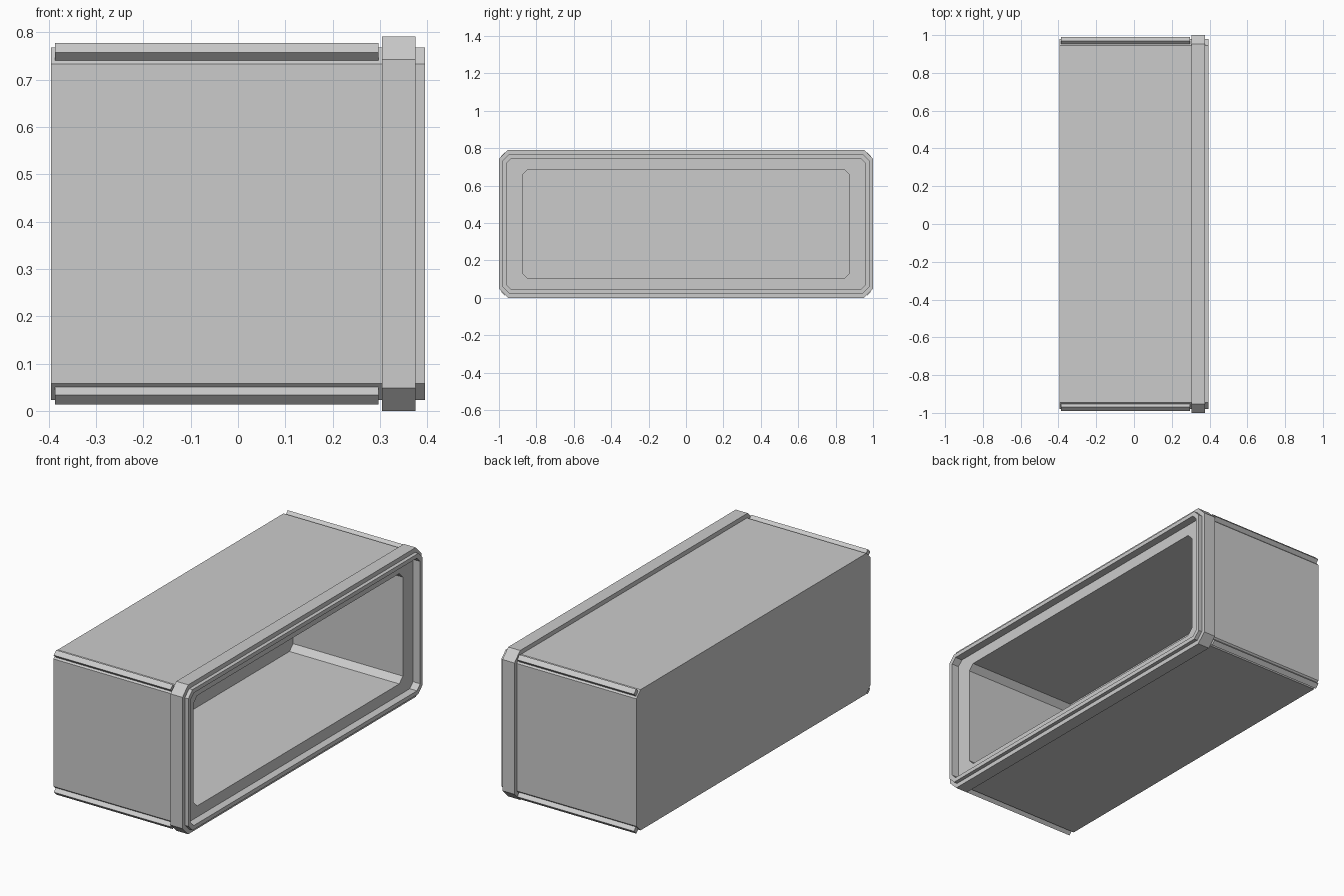
import bpy, bmesh

if "Cube" in bpy.data.objects:
    bpy.data.objects.remove(bpy.data.objects["Cube"])

ZC = 0.3955  # height of the central axis


def octagon(hy, hz, c):
    """Chamfered rectangle in the YZ plane."""
    return [(hy, ZC - hz + c), (hy, ZC + hz - c), (hy - c, ZC + hz), (-hy + c, ZC + hz),
            (-hy, ZC + hz - c), (-hy, ZC - hz + c), (-hy + c, ZC - hz), (hy - c, ZC - hz)]


def loft(name, sections, closed=False):
    """Join successive (x, yz outline) sections; cap the ends or close into a ring."""
    bm = bmesh.new()
    loops = [[bm.verts.new((x, y, z)) for y, z in pts] for x, pts in sections]
    pairs = list(zip(loops, loops[1:]))
    if closed:
        pairs.append((loops[-1], loops[0]))
    else:
        bm.faces.new(loops[0])
        bm.faces.new(loops[-1])
    for a, b in pairs:
        n = len(a)
        for i in range(n):
            j = (i + 1) % n
            bm.faces.new((a[i], a[j], b[j], b[i]))
    bmesh.ops.recalc_face_normals(bm, faces=bm.faces)
    me = bpy.data.meshes.new(name)
    bm.to_mesh(me)
    bm.free()
    ob = bpy.data.objects.new(name, me)
    bpy.context.collection.objects.link(ob)
    return ob


# Hollow container body: outer shell, front rim, recessed flange, inner cavity
outer = octagon(0.98, 0.3725, 0.035)
rim = octagon(0.96, 0.351, 0.027)
hole = octagon(0.875, 0.292, 0.03)
loft("container_body", [(-0.395, outer), (0.395, outer), (0.395, rim),
                        (0.353, rim), (0.353, hole), (-0.29, hole)])

# Raised collar around the open end
collar_out = octagon(1.0, 0.3955, 0.048)
collar_in = octagon(0.975, 0.3675, 0.035)
loft("front_collar", [(0.305, collar_out), (0.375, collar_out),
                      (0.375, collar_in), (0.305, collar_in)], closed=True)

# Raised strips along the four chamfered edges
for sy, side in ((-1, "front"), (1, "back")):
    for sz, level in ((-1, "lower"), (1, "upper")):
        profile = [(0.989, 0.3625), (0.969, 0.3825), (0.947, 0.3605), (0.967, 0.3405)]
        pts = [(sy * y, ZC + sz * h) for y, h in profile]
        loft(f"{side}_{level}_edge_strip", [(-0.387, pts), (0.297, pts)])
